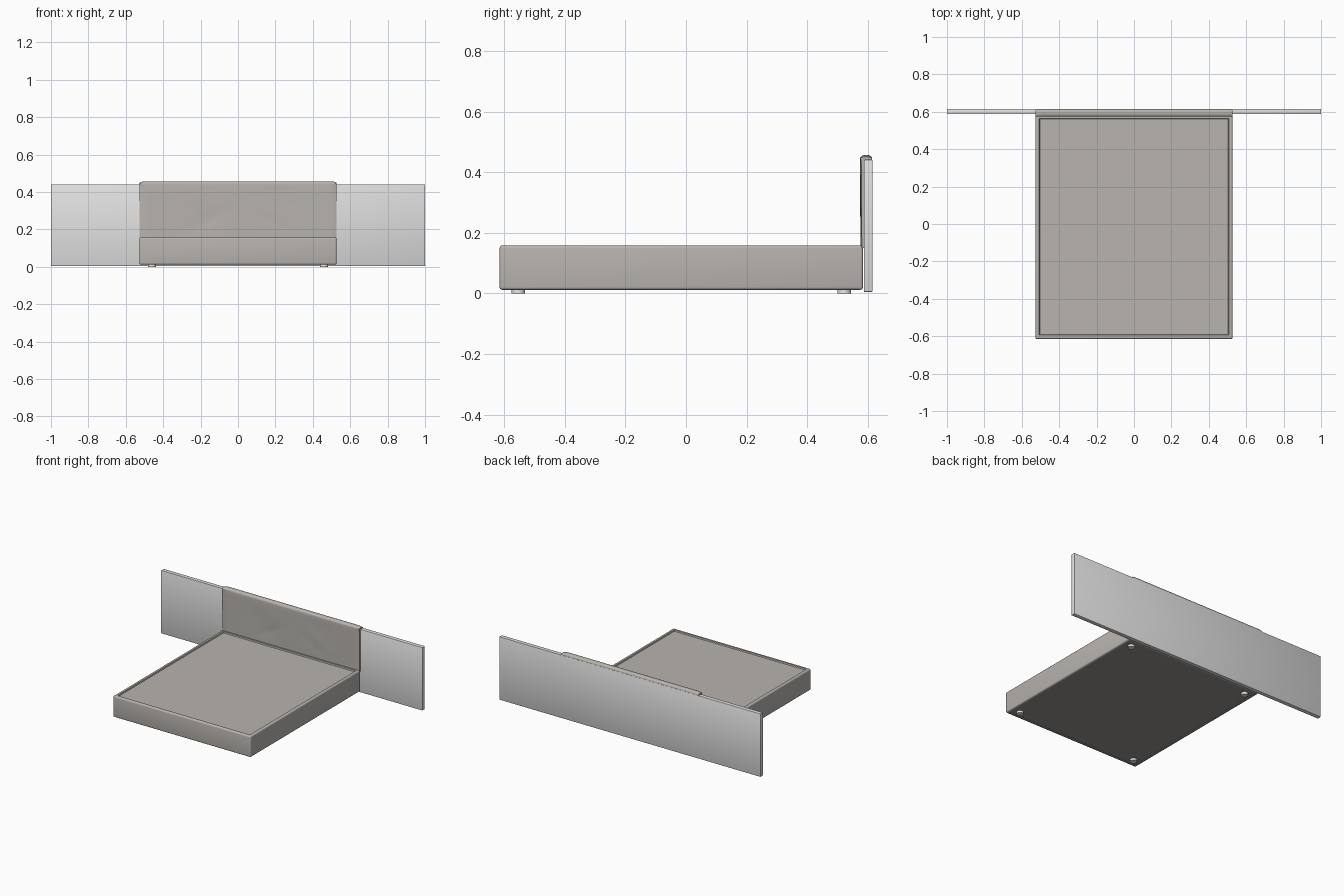
import bpy, bmesh, math
from mathutils import Vector

if "Cube" in bpy.data.objects:
    bpy.data.objects.remove(bpy.data.objects["Cube"])


def material(name, rgb):
    m = bpy.data.materials.new(name)
    m.diffuse_color = (*rgb, 1)
    m.use_nodes = True
    m.node_tree.nodes["Principled BSDF"].inputs["Base Color"].default_value = m.diffuse_color
    return m


FABRIC = material("warm_grey_fabric", (0.48, 0.455, 0.43))
PANEL = material("light_grey_panel", (0.76, 0.76, 0.76))
UNDER = material("grey_underside", (0.30, 0.295, 0.285))
FOOT = material("pale_foot", (0.8, 0.8, 0.8))


def finish(bm, name, *mats):
    bmesh.ops.recalc_face_normals(bm, faces=bm.faces)
    me = bpy.data.meshes.new(name)
    bm.to_mesh(me)
    bm.free()
    ob = bpy.data.objects.new(name, me)
    bpy.context.collection.objects.link(ob)
    for m in mats:
        me.materials.append(m)
    bpy.ops.object.select_all(action='DESELECT')
    ob.select_set(True)
    bpy.context.view_layer.objects.active = ob
    bpy.ops.object.shade_smooth_by_angle(angle=math.radians(35))
    return ob


def rounded_box(lo, hi, radius, segments):
    bm = bmesh.new()
    bmesh.ops.create_cube(bm, size=1)
    lo, hi = Vector(lo), Vector(hi)
    for v in bm.verts:
        v.co = (lo + hi) / 2 + v.co * (hi - lo)
    bmesh.ops.bevel(bm, geom=bm.edges[:], offset=radius, segments=segments,
                    profile=0.5, affect='EDGES')
    return bm


def recess(bm, up, rim, depth):
    # sink the flat top (up=1) or bottom (up=-1) face inside a rim
    bm.normal_update()
    face = max((f for f in bm.faces if f.normal.z * up > 0.99), key=lambda f: f.calc_area())
    bmesh.ops.inset_individual(bm, faces=[face], thickness=rim, depth=0)
    bmesh.ops.inset_individual(bm, faces=[face], thickness=0.004, depth=-depth)
    return face


# Bed base: padded frame with sunken deck and darker underside
bm = rounded_box((-0.527, -0.615, 0.012), (0.527, 0.584, 0.158), 0.009, 4)
recess(bm, 1, 0.016, 0.008)
recess(bm, -1, 0.009, 0.003).material_index = 1
finish(bm, "bed_base", FABRIC, UNDER)

# Wide wall panel behind the bed
finish(rounded_box((-1, 0.587, 0.005), (1, 0.615, 0.441), 0.002, 2), "back_panel", PANEL)

# Headboard cushion: hooked profile draped over the panel, softly creased
profile = [(0.576 - 0.002 * i / 12, 0.15 + 0.29 * i / 12) for i in range(13)]
for i in range(1, 13):
    a = math.pi * i / 12
    profile.append((0.594 - 0.02 * math.cos(a), 0.440 + 0.017 * math.sin(a) ** 0.6))
profile += [(0.588, 0.440), (0.588, 0.15)]


def crease(x, z):
    # two shallow folds fanning out and down from the middle
    d = (abs(x) - 0.06) * 0.55 - (0.30 - z)
    fade = math.exp(-((abs(x) - 0.2) / 0.12) ** 2)
    return 0.003 * fade * math.exp(-(d / 0.03) ** 2) + 0.0015 * fade * math.sin(14 * z + 9 * x)


bm = bmesh.new()
rings, N = [], 64
for k in range(N + 1):
    x = -0.526 + 1.052 * k / N
    edge = max(0, 1 - (0.526 - abs(x)) / 0.03)
    ring = []
    for i, (y, z) in enumerate(profile):
        if i < 13:
            y += crease(x, z) * math.sin(math.pi * i / 12) + 0.004 * edge ** 2
        elif i < 25:
            z -= 0.006 * edge ** 2 * max(0, (z - 0.440) / 0.017)
        ring.append(bm.verts.new((x, y, z)))
    rings.append(ring)
n = len(profile)
for a, b in zip(rings, rings[1:]):
    for i in range(n):
        j = (i + 1) % n
        bm.faces.new((a[i], a[j], b[j], b[i]))
bm.faces.new(rings[0])
bm.faces.new(rings[-1])
finish(bm, "headboard_cushion", FABRIC)

# Four small round feet
for x in (-0.46, 0.46):
    for y in (-0.553, 0.522):
        bm = bmesh.new()
        bmesh.ops.create_cone(bm, cap_ends=True, segments=32, radius1=0.022,
                              radius2=0.022, depth=0.02)
        bmesh.ops.translate(bm, verts=bm.verts, vec=(x, y, 0.01))
        finish(bm, "foot", FOOT)
